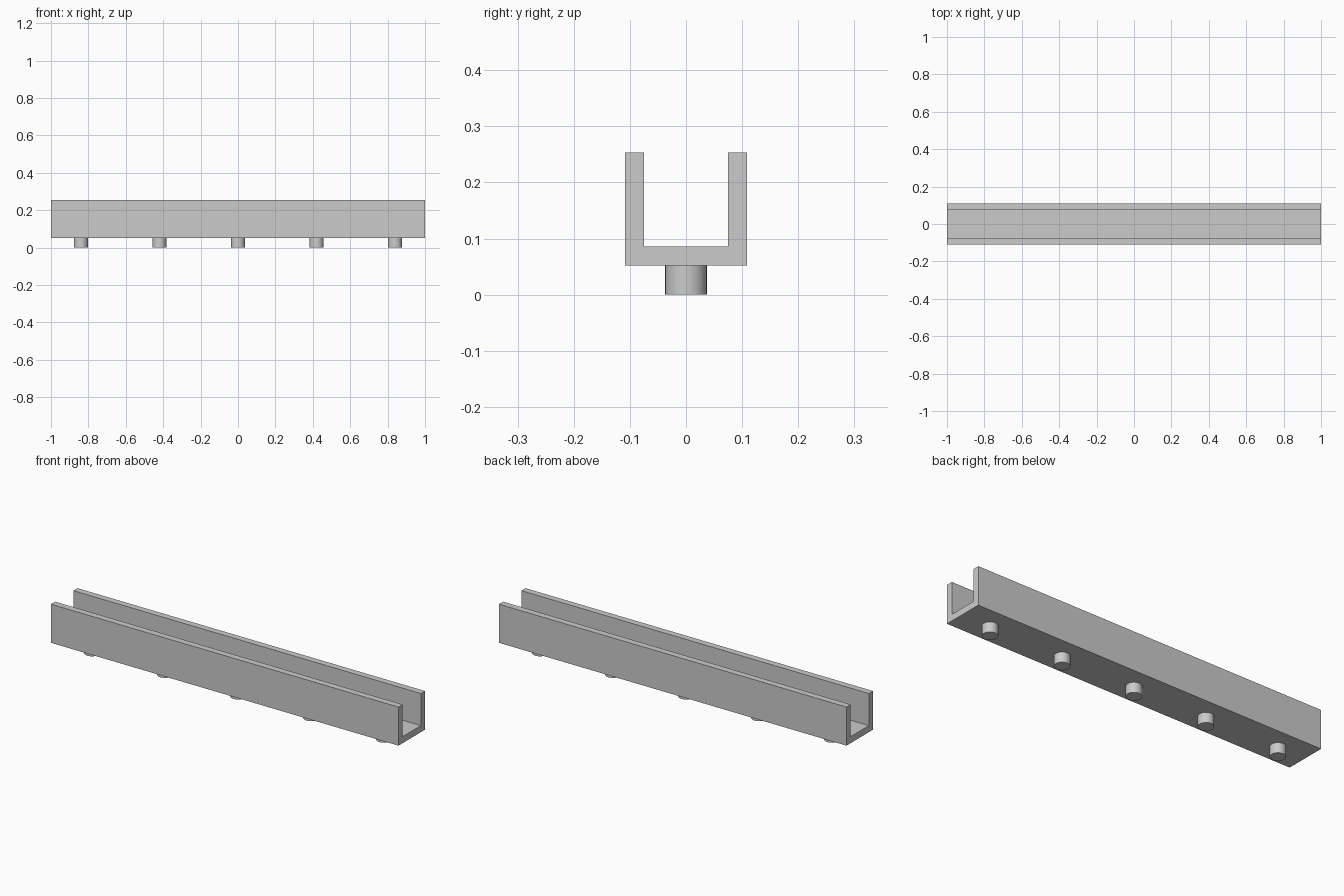
import bpy
import bmesh

cube = bpy.data.objects.get("Cube")
if cube:
    bpy.data.objects.remove(cube, do_unlink=True)

# Single grey finish
grey = bpy.data.materials.new("plain_grey")
grey.use_nodes = True
colour = (0.6, 0.6, 0.6, 1.0)
grey.diffuse_color = colour
grey.node_tree.nodes["Principled BSDF"].inputs["Base Color"].default_value = colour

LENGTH = 2.0
HALF_WIDTH = 0.109
WALL = 0.034
BASE_Z = 0.052
TOP_Z = 0.253
PEG_RADIUS = 0.037
PEG_SPACING = 0.42


def add_object(name, bm):
    bmesh.ops.recalc_face_normals(bm, faces=bm.faces)
    mesh = bpy.data.meshes.new(name)
    bm.to_mesh(mesh)
    bm.free()
    mesh.materials.append(grey)
    obj = bpy.data.objects.new(name, mesh)
    bpy.context.collection.objects.link(obj)
    return obj


# U-shaped channel: half profile mirrored, then extruded along x
inner = HALF_WIDTH - WALL
half = [(HALF_WIDTH, BASE_Z), (HALF_WIDTH, TOP_Z), (inner, TOP_Z), (inner, BASE_Z + WALL)]
profile = half + [(-y, z) for y, z in reversed(half)]
bm = bmesh.new()
end = bm.faces.new([bm.verts.new((-LENGTH / 2, y, z)) for y, z in profile])
swept = bmesh.ops.extrude_face_region(bm, geom=[end])["geom"]
bmesh.ops.translate(bm, vec=(LENGTH, 0, 0),
                    verts=[v for v in swept if isinstance(v, bmesh.types.BMVert)])
add_object("channel", bm)

# Round pegs in a row under the channel
for i in range(-2, 3):
    bm = bmesh.new()
    bmesh.ops.create_cone(bm, cap_ends=True, segments=48, radius1=PEG_RADIUS,
                          radius2=PEG_RADIUS, depth=BASE_Z)
    peg = add_object(f"peg_{i + 3}", bm)
    peg.location = (i * PEG_SPACING, 0, BASE_Z / 2)
    for face in peg.data.polygons:
        face.use_smooth = len(face.vertices) == 4
    for edge in peg.data.edges:
        a, b = (peg.data.vertices[v].co.z for v in edge.vertices)
        edge.use_edge_sharp = abs(a - b) < 0.001
